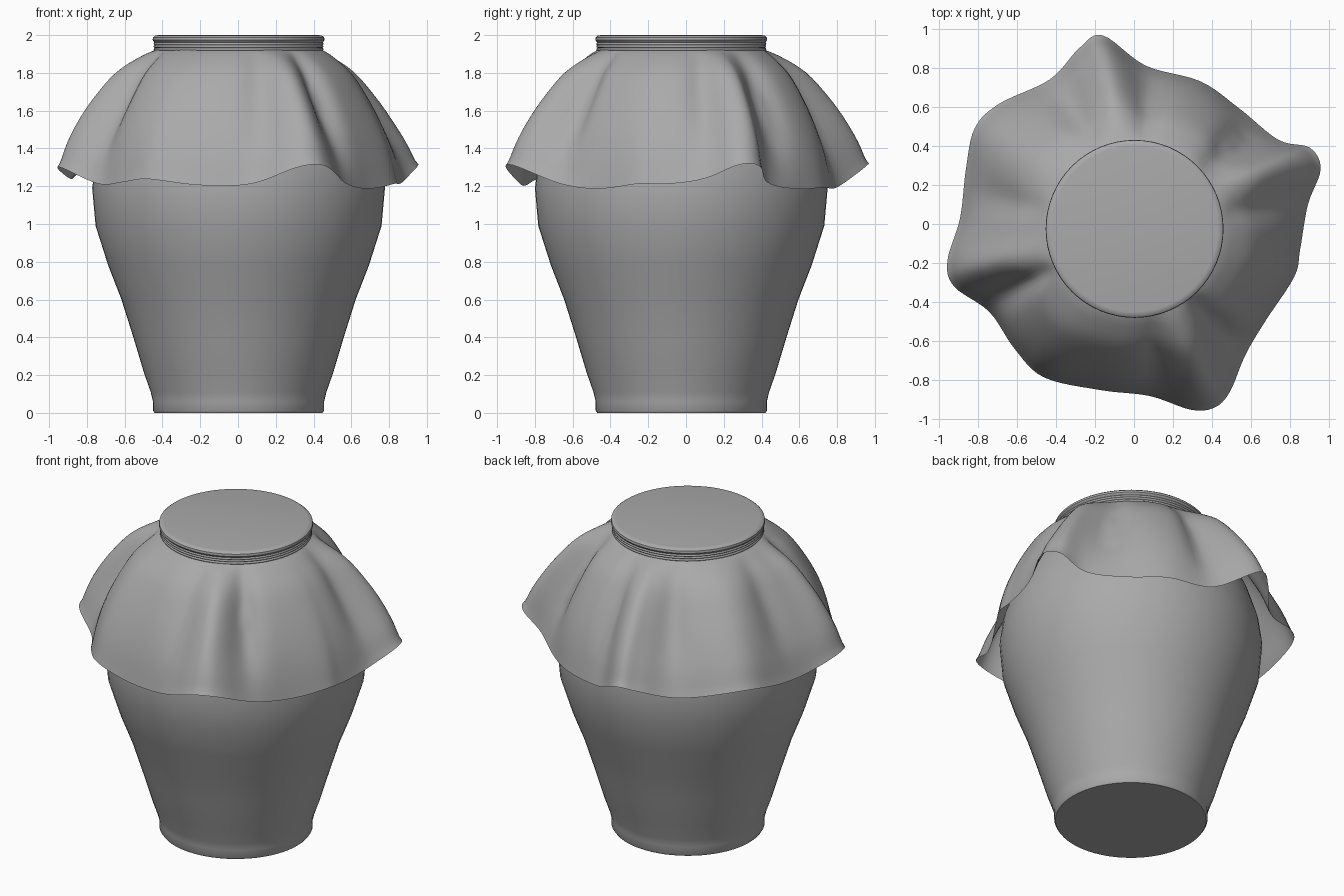
import bpy, bmesh, math

if "Cube" in bpy.data.objects:
    bpy.data.objects.remove(bpy.data.objects["Cube"])

CX, CY = 0.003, -0.025          # axis of the jar

grey = bpy.data.materials.new("plain grey")
grey.diffuse_color = (0.4, 0.4, 0.4, 1)
grey.use_nodes = True
grey.node_tree.nodes["Principled BSDF"].inputs["Base Color"].default_value = grey.diffuse_color


def lerp_table(table, x):
    """Piecewise linear lookup in sorted (x, value) pairs."""
    if x <= table[0][0]:
        return table[0][1]
    for (x0, v0), (x1, v1) in zip(table, table[1:]):
        if x <= x1:
            return v0 + (v1 - v0) * (x - x0) / (x1 - x0)
    return table[-1][1]


def catmull(p0, p1, p2, p3, u):
    return 0.5 * (2 * p1 + (p2 - p0) * u + (2 * p0 - 5 * p1 + 4 * p2 - p3) * u * u
                  + (3 * p1 - p0 - 3 * p2 + p3) * u ** 3)


def ring_surface(name, rings, cap_start=False, cap_end=False, closed=False, angle=40):
    """Skin a stack of closed rings of points."""
    bm = bmesh.new()
    rows = [[bm.verts.new(p) for p in ring] for ring in rings]
    pairs = list(zip(rows, rows[1:])) + ([(rows[-1], rows[0])] if closed else [])
    for a, b in pairs:
        for i in range(len(a)):
            j = (i + 1) % len(a)
            bm.faces.new((a[i], a[j], b[j], b[i]))
    if cap_start:
        bm.faces.new(rows[0][::-1])
    if cap_end:
        bm.faces.new(rows[-1])
    me = bpy.data.meshes.new(name)
    bm.to_mesh(me)
    bm.free()
    me.materials.append(grey)
    ob = bpy.data.objects.new(name, me)
    bpy.context.collection.objects.link(ob)
    bpy.ops.object.select_all(action='DESELECT')
    ob.select_set(True)
    bpy.context.view_layer.objects.active = ob
    bpy.ops.object.shade_smooth_by_angle(angle=math.radians(angle))
    return ob


def circle(r, z, n=64):
    return [(CX + r * math.cos(2 * math.pi * i / n),
             CY + r * math.sin(2 * math.pi * i / n), z) for i in range(n)]


# Jar body, lathed from foot to neck
jar_profile = [(0.445, 0.0), (0.453, 0.012), (0.453, 0.06), (0.465, 0.11), (0.50, 0.21),
               (0.557, 0.40), (0.62, 0.60), (0.69, 0.78), (0.757, 0.99), (0.775, 1.19),
               (0.755, 1.33), (0.70, 1.50), (0.625, 1.66), (0.53, 1.79), (0.45, 1.88),
               (0.42, 1.91), (0.42, 1.95)]
ring_surface("jar_body", [circle(r, z) for r, z in jar_profile], True, True)
jar_radius = [(z, r) for r, z in jar_profile]

# Cloth top stretched over the mouth
cap_profile = [(0.432, 1.915), (0.432, 1.955), (0.447, 1.962), (0.455, 1.974),
               (0.453, 1.988), (0.442, 1.997), (0.425, 2.0)]
ring_surface("cloth_top", [circle(r, z) for r, z in cap_profile], False, True)

# String wound around the neck
for k, z in enumerate((1.925, 1.940, 1.954)):
    ring_surface(f"neck_string_{k + 1}",
                 [circle(0.441 + 0.009 * math.cos(a), z + 0.008 * math.sin(a))
                  for a in (-2 * math.pi * i / 8 for i in range(8))], closed=True, angle=80)

# Hem outline of the skirt seen from above
hem = [(-0.16, 0.965), (0.06, 0.81), (0.34, 0.73), (0.54, 0.59), (0.74, 0.43), (0.90, 0.39),
       (0.955, 0.28), (0.89, 0.10), (0.85, -0.13), (0.82, -0.27), (0.67, -0.50),
       (0.57, -0.67), (0.49, -0.86), (0.41, -0.94), (0.29, -0.95), (0.08, -0.88),
       (-0.17, -0.85), (-0.46, -0.785), (-0.61, -0.64), (-0.74, -0.45), (-0.92, -0.32),
       (-0.955, -0.19), (-0.89, 0.03), (-0.86, 0.28), (-0.815, 0.49), (-0.69, 0.615),
       (-0.43, 0.74), (-0.28, 0.90)]
hem_line = []
for i in range(len(hem)):
    p = [hem[(i + k) % len(hem)] for k in (-1, 0, 1, 2)]
    for s in range(6):
        hem_line.append([catmull(*(q[c] for q in p), s / 6) for c in (0, 1)])
hem_line.reverse()               # counter-clockwise

# Slope of the skirt where it hugs the shoulder
drape = [(0.437, 1.925), (0.50, 1.885), (0.60, 1.79), (0.69, 1.64), (0.757, 1.49),
         (0.80, 1.35), (0.83, 1.195)]
# Folds: (angle in degrees, width, height) with ridges positive and grooves negative
folds = [(99, 7, 0.05), (25, 7, 0.05), (294, 7, 0.05), (193, 7, 0.05), (147, 12, 0.02),
         (117, 8, -0.05), (84, 6, -0.05), (168, 8, -0.04), (206, 6, -0.06),
         (230, 14, 0.02), (280, 7, -0.03), (309, 7, -0.07), (10, 7, -0.04), (40, 8, -0.06)]


def fold_height(deg):
    total = 0
    for a, w, h in folds:
        d = (deg - a + 180) % 360 - 180
        total += h * math.exp(-(d / w) ** 2)
    return total


STEPS = 24
rings = []
for s in range(STEPS + 1):
    t = s / STEPS
    f = t * (len(drape) - 1)
    i = min(int(f), len(drape) - 2)
    q = [drape[min(max(i + k, 0), len(drape) - 1)] for k in (-1, 0, 1, 2)]
    r0, z0 = (catmull(*(v[c] for v in q), f - i) for c in (0, 1))
    ring = []
    for x, y in hem_line:
        dx, dy = x - CX, y - CY
        ang = math.atan2(dy, dx)
        extra = math.hypot(dx, dy) - 0.83
        r = r0 + extra * t ** 1.7 + fold_height(math.degrees(ang)) * math.sin(math.pi * t) ** 1.3
        z = z0 + 0.7 * extra * t ** 2
        if 0.05 < t < 0.97:      # keep the cloth clear of the jar
            r = max(r, lerp_table(jar_radius, z) + 0.012)
        ring.append((CX + r * math.cos(ang), CY + r * math.sin(ang), z))
    rings.append(ring)
skirt = ring_surface("cloth_skirt", rings[::-1], angle=80)
